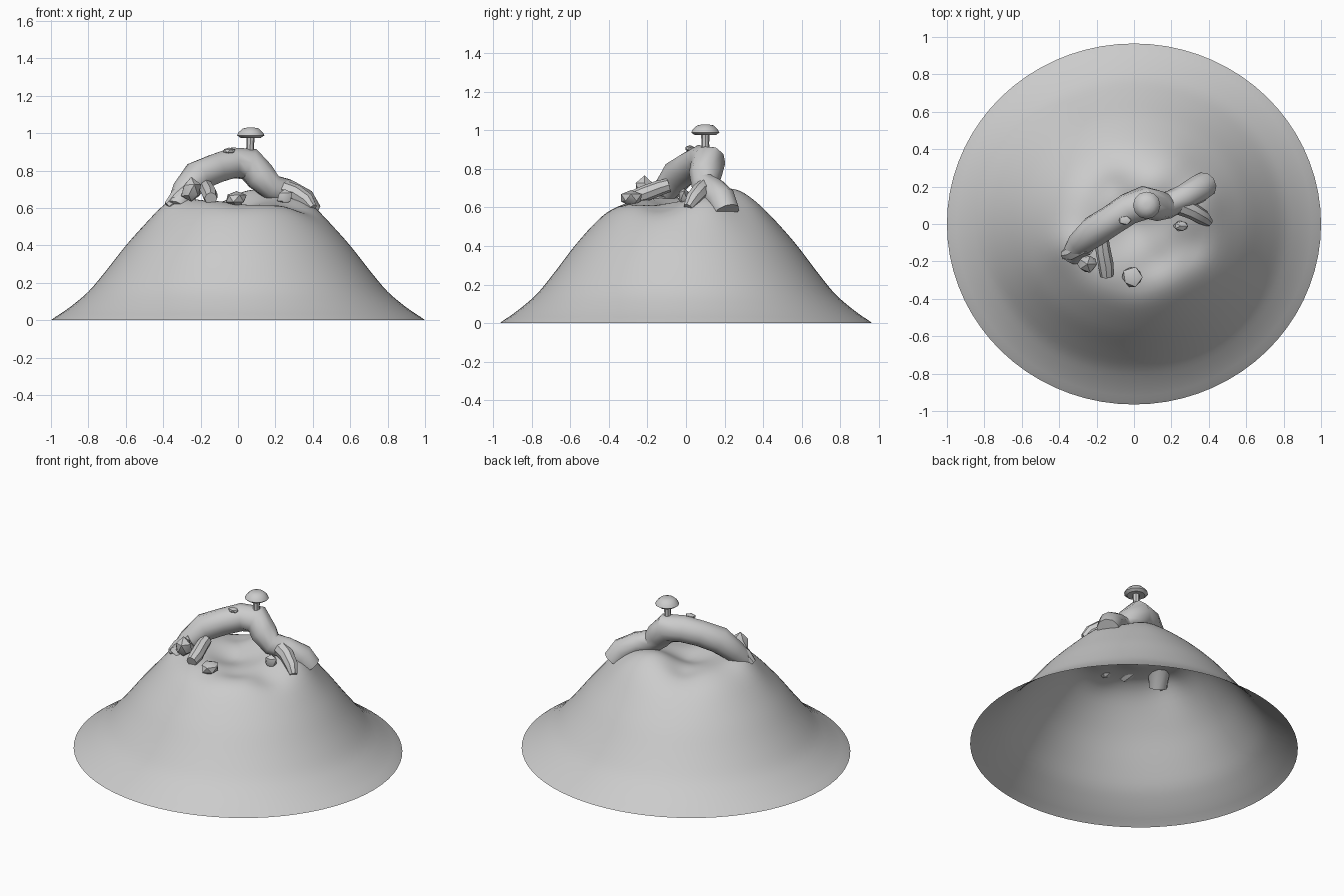
import bpy, bmesh, math, random
from mathutils import Vector

if "Cube" in bpy.data.objects:
    bpy.data.objects.remove(bpy.data.objects["Cube"])

random.seed(4)


def finish(bm, name, angle=40):
    bmesh.ops.recalc_face_normals(bm, faces=bm.faces[:])
    mesh = bpy.data.meshes.new(name)
    bm.to_mesh(mesh)
    bm.free()
    ob = bpy.data.objects.new(name, mesh)
    bpy.context.collection.objects.link(ob)
    bpy.ops.object.select_all(action='DESELECT')
    ob.select_set(True)
    bpy.context.view_layer.objects.active = ob
    bpy.ops.object.shade_smooth_by_angle(angle=math.radians(angle))
    return ob


def skin(bm, rings):
    for a, b in zip(rings, rings[1:]):
        n = len(a)
        for i in range(n):
            j = (i + 1) % n
            bm.faces.new((a[i], a[j], b[j], b[i]))


def tube(name, pts, sides=10):
    """Capped tube through (x, y, z, radius) points."""
    bm = bmesh.new()
    P = [Vector(p[:3]) for p in pts]
    rings = []
    u = None
    for k, p in enumerate(P):
        t = (P[min(k + 1, len(P) - 1)] - P[max(k - 1, 0)]).normalized()
        if u is None:
            u = t.orthogonal()
        u = (u - t * u.dot(t)).normalized()
        v = t.cross(u)
        rings.append([bm.verts.new(p + pts[k][3] * (math.cos(a) * u + math.sin(a) * v))
                      for a in (i * math.tau / sides for i in range(sides))])
    skin(bm, rings)
    bm.faces.new(rings[0])
    bm.faces.new(rings[-1])
    return finish(bm, name)


def rock(name, loc, size, jitter=0.12):
    bm = bmesh.new()
    bmesh.ops.create_icosphere(bm, subdivisions=1, radius=1)
    for v in bm.verts:
        s = 1 + random.uniform(-jitter, jitter)
        v.co = Vector([loc[i] + v.co[i] * size[i] * s for i in range(3)])
    return finish(bm, name, 35)


# Hill: open radial shell with a hollowed, lumpy crown
PROFILE = [(0, .635), (.2, .645), (.3, .64), (.36, .62), (.42, .585), (.5, .51),
           (.6, .40), (.7, .27), (.8, .148), (.9, .067), (1, 0)]
# x, y, height, spread
LUMPS = [(.08, .2, .05, .10), (-.02, -.02, -.045, .10), (.3, -.12, -.04, .08),
         (-.12, .2, -.02, .06), (.12, -.2, -.03, .07), (.36, .12, .03, .08),
         (-.36, -.12, .03, .08), (0, -.3, -.015, .07), (.2, .32, .025, .10),
         (-.2, .3, -.015, .1)]


def hill_height(x, y, r):
    for (r0, z0), (r1, z1) in zip(PROFILE, PROFILE[1:]):
        if r <= r1 + 1e-6:
            z = z0 + (z1 - z0) * (r - r0) / (r1 - r0)
            break
    for cx, cy, h, s in LUMPS:
        z += h * math.exp(-((x - cx) ** 2 + (y - cy) ** 2) / (2 * s * s)) * (r < .95)
    return z


bm = bmesh.new()
rings = []
SEG = 72
for k in range(1, 41):
    r = k / 40
    ring = []
    for i in range(SEG):
        a = i * math.tau / SEG
        x, y = r * math.cos(a), .965 * r * math.sin(a)
        z = sum(hill_height(x, y, min(1, max(0, r + d))) for d in (-.03, 0, .03)) / 3
        ring.append(bm.verts.new((x, y, z if k < 40 else 0)))
    rings.append(ring)
skin(bm, rings)
top = bm.verts.new((0, 0, hill_height(0, 0, 0)))
for i in range(SEG):
    bm.faces.new((top, rings[0][i], rings[0][(i + 1) % SEG]))
finish(bm, "hill", 60)

# Arched fallen trunk and its side stubs
tube("trunk", [(-.33, -.17, .60, .055), (-.285, -.10, .69, .07), (-.215, -.04, .77, .085),
               (-.12, .02, .81, .082), (-.03, .08, .84, .085), (.06, .115, .835, .09),
               (.12, .10, .77, .085), (.18, .10, .71, .072), (.26, .14, .69, .068),
               (.34, .185, .64, .075), (.38, .21, .575, .07)])
tube("right_stub", [(.24, .10, .70, .05), (.31, .07, .68, .045), (.37, .035, .64, .04),
                    (.40, .01, .60, .025)], 8)
tube("left_stub", [(-.17, -.09, .715, .036), (-.165, -.14, .70, .04),
                   (-.15, -.22, .67, .042), (-.145, -.28, .65, .034)], 8)
tube("left_root", [(-.26, -.11, .70, .06), (-.33, -.155, .65, .045),
                   (-.375, -.165, .61, .025)], 8)
rock("trunk_knot", (-.048, .02, .905), (.037, .026, .018), .04)

# Rocks scattered round the trunk
rock("left_rock", (-.25, -.215, .695), (.055, .05, .065))
rock("front_rock", (-.008, -.285, .65), (.06, .06, .042))
rock("right_rock", (.25, -.01, .66), (.042, .03, .045))

# Mushroom on the crest of the arch
tube("mushroom_stem", [(.065, .1, .88, .026), (.065, .1, .93, .02), (.068, .1, .985, .022)], 8)
bm = bmesh.new()
rings = []
for r, z in [(.02, .98), (.055, .975), (.073, .988), (.064, 1.005), (.042, 1.025), (.015, 1.03)]:
    rings.append([bm.verts.new((.068 + r * math.cos(i * math.tau / 12),
                                .1 + r * math.sin(i * math.tau / 12), z)) for i in range(12)])
skin(bm, rings)
bm.faces.new(rings[0])
bm.faces.new(rings[-1])
finish(bm, "mushroom_cap")
